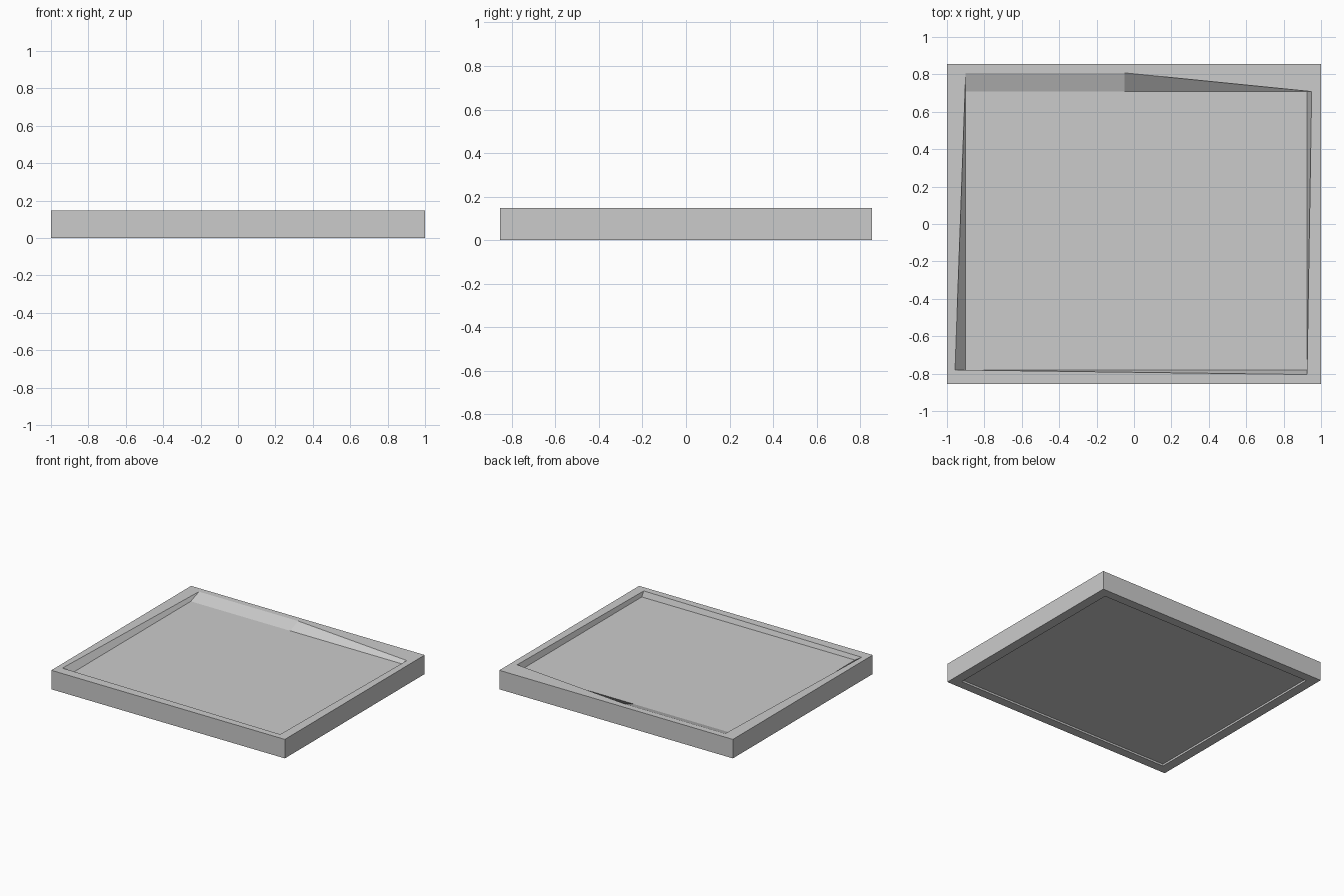
import bpy
import bmesh

if "Cube" in bpy.data.objects:
    bpy.data.objects.remove(bpy.data.objects["Cube"])

# Loop outlines, five matching points each (back-left, back-middle, back-right, front-right, front-left)
def rect(x0, x1, y0, y1, mid=-0.05):
    return [(x0, y1), (mid, y1), (x1, y1), (x1, y0), (x0, y0)]

outer = rect(-1, 1, -0.855, 0.855)
opening = [(-0.9, 0.808), (-0.05, 0.808), (0.95, 0.708), (0.925, -0.805), (-0.957, -0.78)]
floor = rect(-0.9, 0.925, -0.78, 0.708)
under = rect(-0.925, 0.925, -0.785, 0.785)

# Successive loops from the underside recess, round the frame, to the tray floor
loops = [(under, 0.015), (under, 0), (outer, 0), (outer, 0.147), (opening, 0.147), (floor, 0.11)]

bm = bmesh.new()
rings = [[bm.verts.new((x, y, z)) for x, y in pts] for pts, z in loops]
for a, b in zip(rings, rings[1:]):
    for i in range(5):
        j = (i + 1) % 5
        bm.faces.new((a[i], a[j], b[j], b[i]))

# Underside panel and tray floor
bm.faces.new(rings[0])
bm.faces.new(rings[-1])
bmesh.ops.recalc_face_normals(bm, faces=bm.faces)

mesh = bpy.data.meshes.new("framed_tray")
bm.to_mesh(mesh)
bm.free()
tray = bpy.data.objects.new("framed_tray", mesh)
bpy.context.collection.objects.link(tray)
